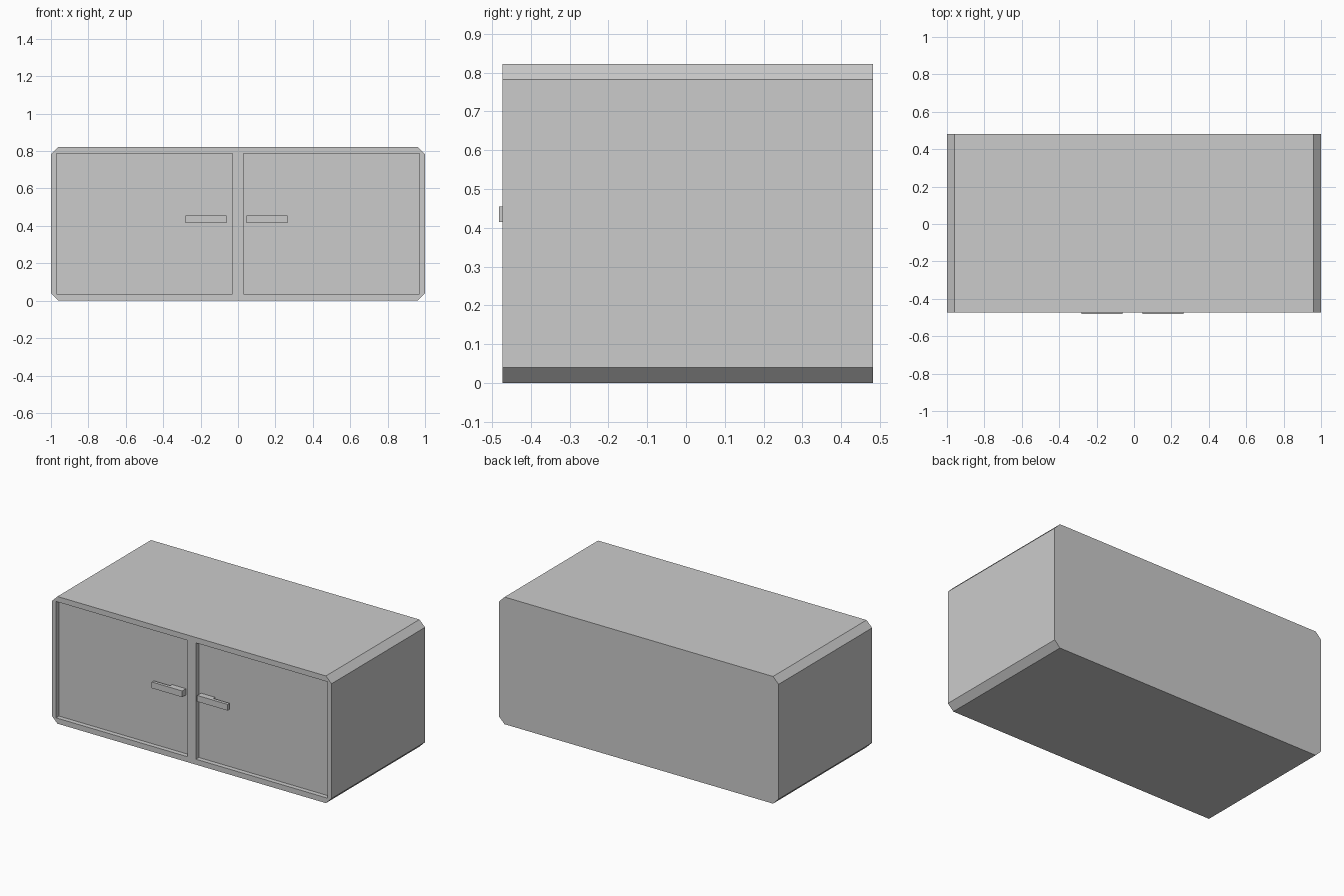
import bpy
import bmesh

if "Cube" in bpy.data.objects:
    bpy.data.objects.remove(bpy.data.objects["Cube"], do_unlink=True)

grey = bpy.data.materials.new("light_grey")
grey.use_nodes = True
colour = (0.6, 0.6, 0.6, 1)
grey.diffuse_color = colour
grey.node_tree.nodes["Principled BSDF"].inputs["Base Color"].default_value = colour

HEIGHT, CHAMFER = 0.822, 0.04
FRONT, BACK = -0.473, 0.482
DOOR_Y = FRONT + 0.03


def prism(name, points, axis, start, end):
    """Extrude an outline along y (axis 1) or z (axis 2)."""
    bm = bmesh.new()

    def place(p, q, d):
        return (p, d, q) if axis == 1 else (p, q, d)

    face = bm.faces.new([bm.verts.new(place(p, q, start)) for p, q in points])
    grown = bmesh.ops.extrude_face_region(bm, geom=[face])["geom"]
    for v in grown:
        if isinstance(v, bmesh.types.BMVert):
            v.co[axis] = end
    bmesh.ops.recalc_face_normals(bm, faces=bm.faces)
    mesh = bpy.data.meshes.new(name)
    bm.to_mesh(mesh)
    bm.free()
    mesh.materials.append(grey)
    obj = bpy.data.objects.new(name, mesh)
    bpy.context.collection.objects.link(obj)
    return obj


# Cabinet body with chamfered long edges
inner = 1 - CHAMFER
body = prism("cabinet_body", [
    (-inner, 0), (inner, 0), (1, CHAMFER), (1, HEIGHT - CHAMFER),
    (inner, HEIGHT), (-inner, HEIGHT), (-1, HEIGHT - CHAMFER), (-1, CHAMFER),
], 1, FRONT, BACK)

# Two recessed door panels cut into the front
for side in (-1, 1):
    a, b = sorted((side * 0.03, side * 0.97))
    cutter = prism("door_recess", [(a, 0.035), (b, 0.035), (b, 0.787), (a, 0.787)],
                   1, FRONT - 0.1, DOOR_Y)
    cutter.hide_render = True
    cut = body.modifiers.new("recess", "BOOLEAN")
    cut.object = cutter
    cut.solver = "EXACT"
    bpy.context.view_layer.objects.active = body
    bpy.ops.object.modifier_apply(modifier=cut.name)
    bpy.data.objects.remove(cutter, do_unlink=True)

# L-shaped handles: a bar with a stem at the end near the middle
for name, side, near in (("right_handle", -1, 0.062), ("left_handle", 1, 0.046)):
    far, stem, bar_back = near + 0.218, near + 0.1, -0.462
    outline = [(near, -BACK), (far, -BACK), (far, bar_back),
               (stem, bar_back), (stem, DOOR_Y), (near, DOOR_Y)]
    prism(name, [(side * x, y) for x, y in outline], 2, 0.415, 0.455)
